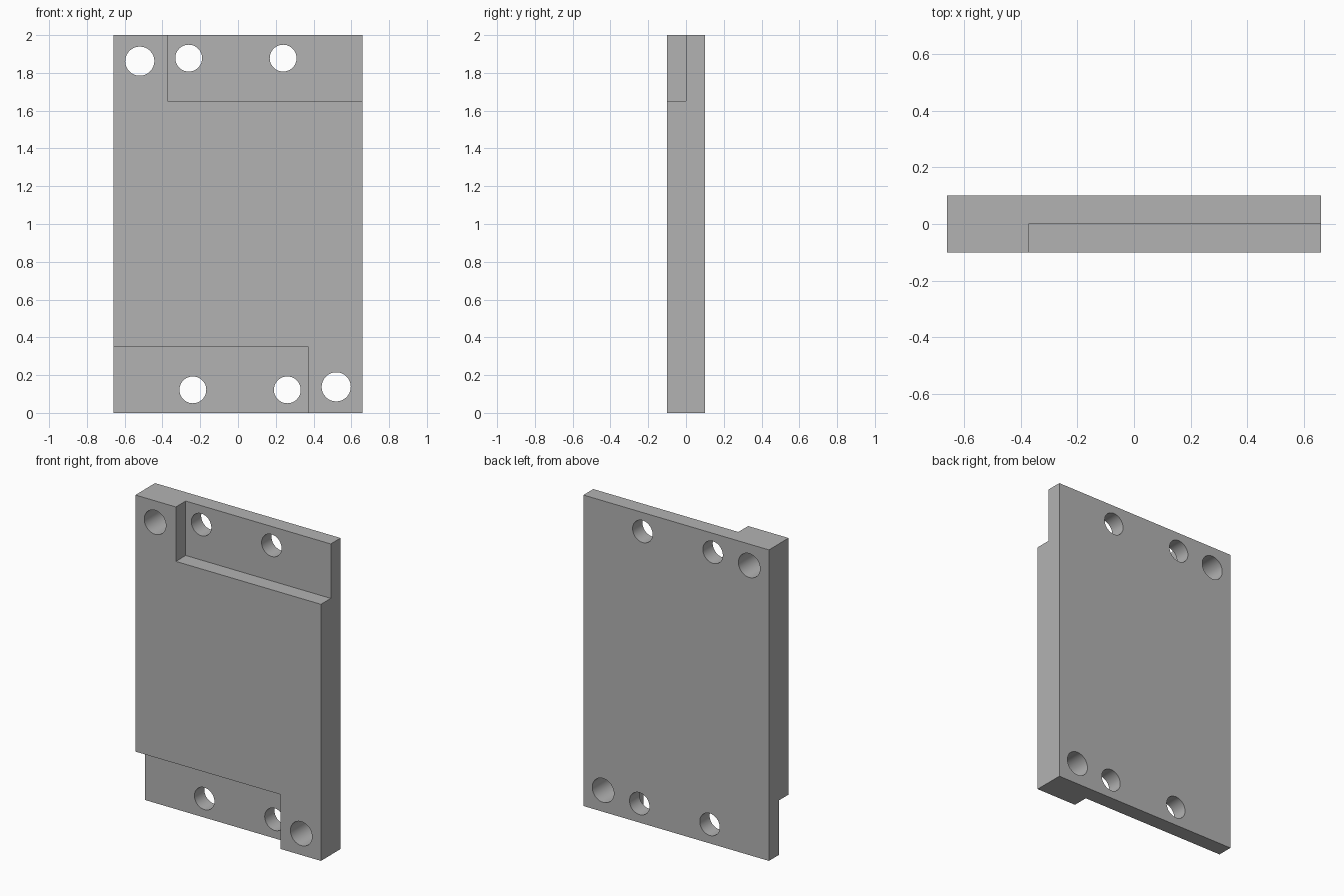
import bpy
from math import pi

cube = bpy.data.objects.get("Cube")
if cube:
    bpy.data.objects.remove(cube, do_unlink=True)

WIDTH, DEPTH, HEIGHT = 1.32, 0.2, 2.0
STEP_X, STEP_HEIGHT = 0.372, 0.35

# Grey metal
grey = bpy.data.materials.new("grey_metal")
grey.use_nodes = True
colour = (0.45, 0.45, 0.45, 1)
grey.diffuse_color = colour
grey.node_tree.nodes["Principled BSDF"].inputs["Base Color"].default_value = colour


def box(name, low, high):
    centre = [(a + b) / 2 for a, b in zip(low, high)]
    bpy.ops.mesh.primitive_cube_add(size=1, location=centre)
    obj = bpy.context.object
    obj.name = name
    obj.scale = [b - a for a, b in zip(low, high)]
    bpy.ops.object.transform_apply(location=True, rotation=False, scale=True)
    return obj


def cut(target, cutter):
    cutter.hide_render = True
    mod = target.modifiers.new("cut", "BOOLEAN")
    mod.operation = "DIFFERENCE"
    mod.solver = "EXACT"
    mod.object = cutter
    bpy.context.view_layer.objects.active = target
    bpy.ops.object.modifier_apply(modifier=mod.name)
    bpy.data.objects.remove(cutter, do_unlink=True)


# Main plate
plate = box("mounting_plate", (-WIDTH / 2, -DEPTH / 2, 0), (WIDTH / 2, DEPTH / 2, HEIGHT))
plate.data.materials.append(grey)

# Half-thickness recesses at opposite ends of the front face
cut(plate, box("top_recess", (-STEP_X, -0.3, HEIGHT - STEP_HEIGHT), (1, 0, HEIGHT + 0.2)))
cut(plate, box("bottom_recess", (-1, -0.3, -0.2), (STEP_X, 0, STEP_HEIGHT)))

# Through holes, repeated by a half turn about the plate centre
for x, z, radius in ((-0.52, 1.862, 0.077), (-0.261, 1.878, 0.071), (0.239, 1.878, 0.071)):
    for px, pz in ((x, z), (-x, HEIGHT - z)):
        bpy.ops.mesh.primitive_cylinder_add(
            vertices=64, radius=radius, depth=1, location=(px, 0, pz), rotation=(pi / 2, 0, 0))
        cut(plate, bpy.context.object)

# Smooth hole walls with crisp plate edges
bpy.ops.object.select_all(action="DESELECT")
plate.select_set(True)
bpy.context.view_layer.objects.active = plate
bpy.ops.object.shade_smooth_by_angle(angle=pi / 6)
